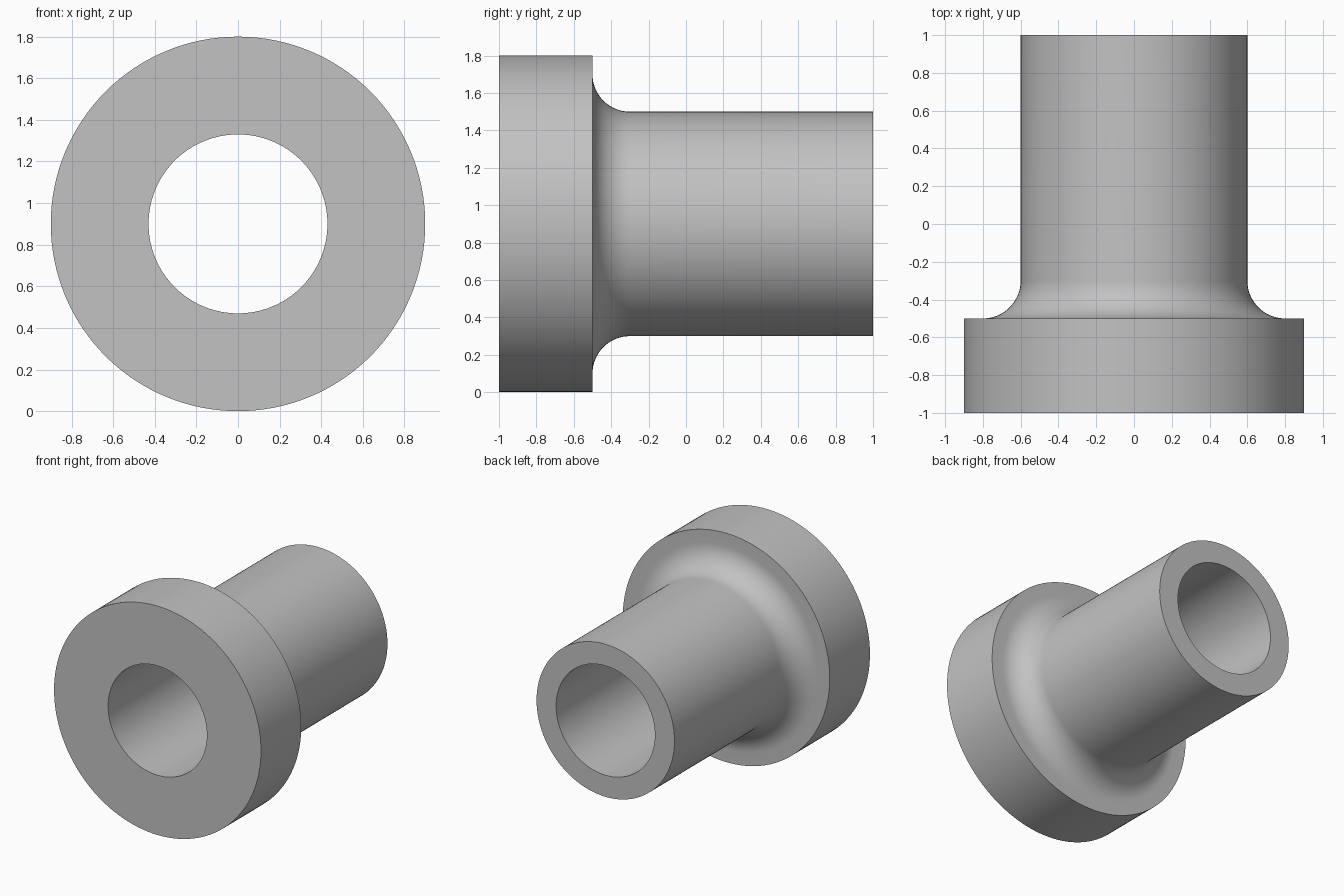
import bpy
import bmesh
from math import sin, cos, pi, radians
from mathutils import Vector, Matrix

cube = bpy.data.objects.get("Cube")
if cube:
    bpy.data.objects.remove(cube, do_unlink=True)

# Main dimensions
SEGMENTS = 128
FLANGE_R, TUBE_R, BORE_R, FILLET_R = 0.9, 0.6, 0.43, 0.2
FRONT, SHOULDER, BACK = -1.0, -0.5, 1.0
AXIS_Z = FLANGE_R

# Plain grey material
grey = bpy.data.materials.new("plain grey")
grey.use_nodes = True
colour = (0.54, 0.54, 0.54, 1)
grey.diffuse_color = colour
grey.node_tree.nodes["Principled BSDF"].inputs["Base Color"].default_value = colour

# Half section as (radius, y): flange, concave fillet, tube, bore
fillet = []
for i in range(17):
    a = pi / 2 * i / 16
    fillet.append((TUBE_R + FILLET_R * (1 - sin(a)),
                   SHOULDER + FILLET_R * (1 - cos(a))))
profile = [(BORE_R, FRONT), (FLANGE_R, FRONT), (FLANGE_R, SHOULDER),
           *fillet, (TUBE_R, BACK), (BORE_R, BACK)]

# Revolve the closed section around the y axis
bm = bmesh.new()
verts = [bm.verts.new((0, y, r)) for r, y in profile]
edges = [bm.edges.new((v, verts[(i + 1) % len(verts)])) for i, v in enumerate(verts)]
bmesh.ops.spin(bm, geom=verts + edges, cent=(0, 0, 0), axis=(0, 1, 0),
               angle=2 * pi, steps=SEGMENTS, use_merge=False)
bmesh.ops.remove_doubles(bm, verts=bm.verts[:], dist=0.0001)
bmesh.ops.recalc_face_normals(bm, faces=bm.faces[:])
bm.transform(Matrix.Translation(Vector((0, 0, AXIS_Z))))

mesh = bpy.data.meshes.new("flanged_bushing")
bm.to_mesh(mesh)
bm.free()
mesh.materials.append(grey)
bushing = bpy.data.objects.new("flanged_bushing", mesh)
bpy.context.collection.objects.link(bushing)

# Smooth curved walls, crisp rims
bpy.ops.object.select_all(action='DESELECT')
bushing.select_set(True)
bpy.context.view_layer.objects.active = bushing
bpy.ops.object.shade_smooth_by_angle(angle=radians(30))
